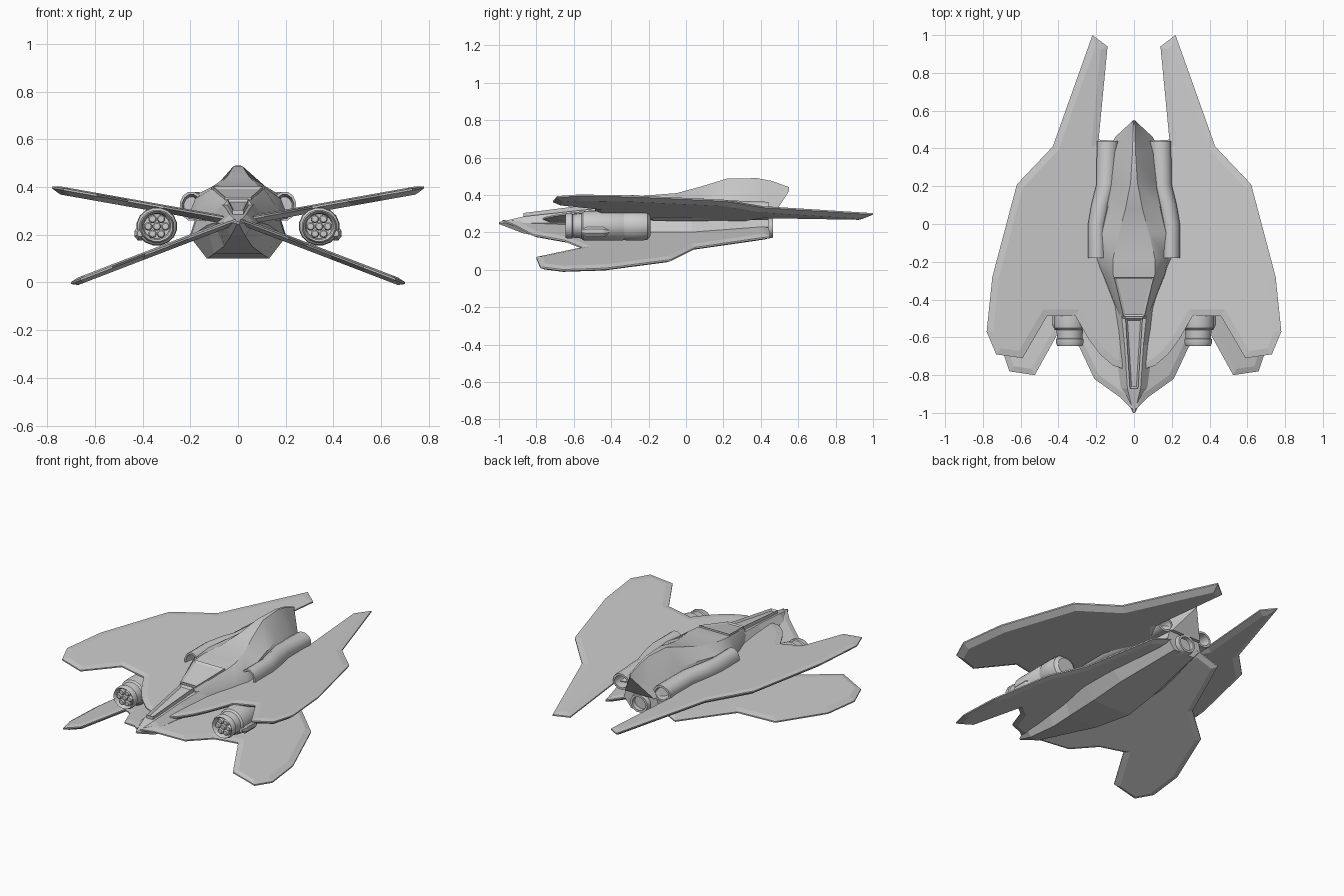
import bpy, bmesh
from math import sin, cos, pi

if "Cube" in bpy.data.objects:
    bpy.data.objects.remove(bpy.data.objects["Cube"])


def finish(name, bm, mirror=False, smooth=0):
    bmesh.ops.recalc_face_normals(bm, faces=bm.faces)
    mesh = bpy.data.meshes.new(name)
    bm.to_mesh(mesh)
    bm.free()
    ob = bpy.data.objects.new(name, mesh)
    bpy.context.collection.objects.link(ob)
    if smooth:
        bpy.ops.object.select_all(action='DESELECT')
        ob.select_set(True)
        bpy.context.view_layer.objects.active = ob
        bpy.ops.object.shade_smooth_by_angle(angle=smooth)
    if mirror:
        ob.modifiers.new("mirror", 'MIRROR')
    return ob


def loft(name, rings, mirror=False, smooth=0):
    """Skin a list of rings and cap both ends."""
    bm = bmesh.new()
    vs = [[bm.verts.new(p) for p in r] for r in rings]
    n = len(vs[0])
    for a, b in zip(vs, vs[1:]):
        for i in range(n):
            j = (i + 1) % n
            bm.faces.new((a[i], a[j], b[j], b[i]))
    bm.faces.new(vs[0])
    bm.faces.new(vs[-1])
    return finish(name, bm, mirror, smooth)


def ellipse(y, cx, cz, rx, rz, n):
    return [(cx + rx * cos(2 * pi * (i + .5) / n), y, cz + rz * sin(2 * pi * (i + .5) / n))
            for i in range(n)]


def hexa(y, wb, zb, wm, zm, wt, zt):
    return [(wb, y, zb), (wm, y, zm), (wt, y, zt), (-wt, y, zt), (-wm, y, zm), (-wb, y, zb)]


def plate(name, outline, height, edge, inset, up, down, mirror=False):
    """Flat plate with chamfered top and bottom, then tilted by height(x, y)."""
    bm = bmesh.new()
    top = bm.faces.new([bm.verts.new((x, y, edge / 2)) for x, y in outline])
    low = bm.faces.new([bm.verts.new((x, y, -edge / 2)) for x, y in outline][::-1])
    a, b = list(top.verts), list(low.verts)[::-1]
    for i in range(len(a)):
        j = (i + 1) % len(a)
        bm.faces.new((a[i], a[j], b[j], b[i]))
    bmesh.ops.recalc_face_normals(bm, faces=bm.faces)
    for face, depth in ((top, up), (low, down)):
        bmesh.ops.inset_individual(bm, faces=[face], thickness=inset, depth=depth,
                                   use_even_offset=True)
    for v in bm.verts:
        v.co.z += height(v.co.x, v.co.y)
    return finish(name, bm, mirror)


# Upper wings, swept back into long tail prongs
plate("upper_wing",
      [(.22, 1), (.14, .94), (.19, .42), (.08, .3), (.04, -.5), (.045, -.77), (.11, -.75),
       (.18, -.69), (.24, -.61), (.31, -.487), (.46, -.487), (.59, -.71), (.73, -.69),
       (.78, -.57), (.75, -.28), (.62, .21), (.43, .41)],
      lambda x, y: .26 + .178 * x, .008, .035, .006, .02, True)

# Lower wings, drooping with a rounded forward lobe
plate("lower_wing",
      [(.01, -.98), (.07, -.92), (.21, -.82), (.29, -.65), (.39, -.555), (.525, -.80),
       (.66, -.78), (.70, -.66), (.68, -.43), (.56, -.08), (.39, .05), (.24, .45),
       (.09, .44), (.04, -.3)],
      lambda x, y: .265 - .37 * x if x < .1 else .268 - .4 * (x - .1) - .04 + .016 * (x - .1),
      .008, .03, .008, .016, True)

# Main hull from pointed nose to tail
loft("hull", [hexa(*s) for s in (
    (-1, .004, .245, .006, .25, .004, .255),
    (-.87, .03, .195, .07, .25, .035, .285),
    (-.64, .06, .15, .10, .25, .05, .31),
    (-.45, .10, .12, .13, .24, .07, .33),
    (-.20, .13, .10, .20, .19, .15, .33),
    (.03, .12, .125, .20, .20, .16, .33),
    (.44, .07, .17, .12, .23, .10, .30))])

# Canopy rising into the dorsal fin
loft("canopy_and_fin", [hexa(*s) for s in (
    (-.50, .075, .25, .07, .31, .045, .345),
    (-.27, .17, .26, .16, .32, .11, .392),
    (-.18, .21, .27, .18, .35, .11, .40),
    (-.05, .19, .27, .17, .37, .08, .41),
    (.08, .17, .27, .14, .38, .045, .445),
    (.22, .16, .27, .11, .385, .018, .488),
    (.38, .14, .28, .09, .375, .008, .49),
    (.46, .10, .28, .06, .35, .006, .475),
    (.55, .003, .42, .003, .43, .003, .442))], smooth=.5)

# Recessed windshield panel
plate("windshield", [(.055, -.49), (.105, -.28), (-.105, -.28), (-.055, -.49)],
      lambda x, y: .352 + (y + .49) * .205, .012, .012, -.008, 0)

# Nose spine with a sunken slot
plate("nose_spine", [(.022, -.87), (.045, -.5), (-.045, -.5), (-.022, -.87)],
      lambda x, y: .325 + (y + .5) * .125, .05, .01, -.012, 0)

# Shoulder ducts with hollow ends
loft("shoulder_duct", [ellipse(*s, 12) for s in (
    (-.10, .195, .32, .032, .04), (-.18, .195, .32, .04, .05),
    (-.18, .195, .32, .05, .062), (.0, .195, .32, .05, .062),
    (.10, .175, .32, .053, .06), (.21, .145, .318, .056, .056),
    (.44, .14, .315, .058, .05), (.44, .14, .315, .045, .037),
    (.36, .14, .315, .04, .032))], mirror=True, smooth=.7)

# Central exhaust nozzle
loft("tail_nozzle", [ellipse(*s, 12) for s in (
    (.25, 0, .225, .07, .065), (.44, 0, .225, .066, .06), (.465, 0, .225, .06, .055),
    (.465, 0, .225, .046, .042), (.36, 0, .225, .04, .036))], smooth=.7)

# Engine pods between the wings, open at the front
EX, EZ = .34, .235
loft("engine_pod", [ellipse(y, EX, EZ, r * 1.06, r, 16) for y, r in (
    (-.59, .052), (-.635, .056), (-.645, .064), (-.63, .07), (-.61, .07), (-.605, .064),
    (-.56, .068), (-.55, .078), (-.53, .081), (-.34, .081), (-.335, .078), (-.325, .078),
    (-.32, .081), (-.24, .081), (-.205, .075), (-.19, .055))], mirror=True, smooth=.6)

# Cluster of seven barrels in each engine mouth
for i in range(7):
    d = .036 if i else 0
    cx, cz = EX + d * cos(i * pi / 3), EZ + d * sin(i * pi / 3)
    loft("engine_barrel", [ellipse(y, cx, cz, r, r, 10) for y, r in (
        (-.58, .018), (-.63, .018), (-.638, .013))], mirror=True)

# Small fairing on the outer side of each pod
loft("pod_fairing", [ellipse(y, EX + .07, EZ - .03, r, r * 1.2, 8) for y, r in (
    (-.56, .012), (-.53, .026), (-.44, .026), (-.41, .012))], mirror=True)
